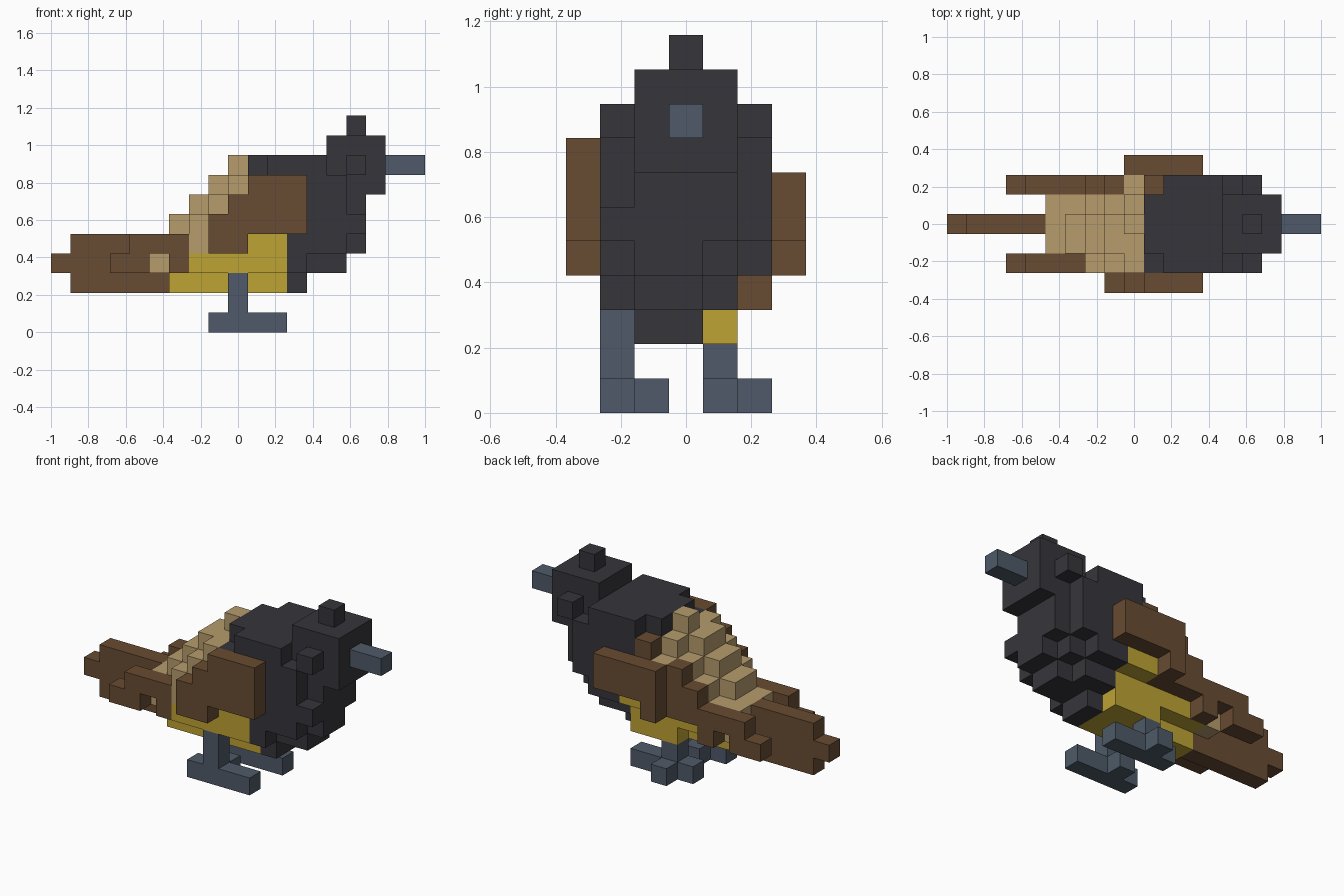
import bpy, bmesh
from mathutils import Vector

cube = bpy.data.objects.get("Cube")
if cube:
    bpy.data.objects.remove(cube, do_unlink=True)

U = 2 / 19                                  # size of one block
ORIGIN = Vector((-1.0, -3.5 * U, 0.0))
grid = {}                                   # block position -> part name
colour_of = {}                              # part name -> material


def material(name, r, g, b):
    lin = [((c / 255 + 0.055) / 1.055) ** 2.4 for c in (r, g, b)]
    m = bpy.data.materials.new(name)
    m.use_nodes = True
    m.diffuse_color = (*lin, 1)
    bsdf = m.node_tree.nodes["Principled BSDF"]
    bsdf.inputs["Base Color"].default_value = (*lin, 1)
    bsdf.inputs["Roughness"].default_value = 0.9
    return m


CHARCOAL = material("charcoal", 54, 53, 59)
BROWN = material("brown", 104, 76, 50)
TAN = material("tan", 183, 156, 109)
YELLOW = material("yellow", 190, 163, 52)
SLATE = material("slate", 78, 90, 104)


def fill(part, colour, xs, ys, zs):
    """Fill a range of free blocks; a single number means one block."""
    colour_of[part] = colour
    xs, ys, zs = (range(*s) if isinstance(s, tuple) else (s,) for s in (xs, ys, zs))
    for x in xs:
        for y in ys:
            for z in zs:
                grid.setdefault((x, y, z), part)


def build(part):
    """Skin the exposed sides of a part and merge flat neighbours."""
    bm = bmesh.new()
    for cell in [c for c, owner in grid.items() if owner == part]:
        for axis in range(3):
            for side in (0, 1):
                near = list(cell)
                near[axis] += 2 * side - 1
                if tuple(near) in grid:
                    continue
                corners = []
                for da, db in ((0, 0), (1, 0), (1, 1), (0, 1)):
                    p = Vector(cell)
                    p[axis] += side
                    p[(axis + 1) % 3] += da
                    p[(axis + 2) % 3] += db
                    corners.append(bm.verts.new(ORIGIN + p * U))
                bm.faces.new(corners if side else corners[::-1])
    bmesh.ops.remove_doubles(bm, verts=bm.verts, dist=0.001)
    bmesh.ops.dissolve_limit(bm, angle_limit=0.01, verts=bm.verts, edges=bm.edges)
    mesh = bpy.data.meshes.new(part)
    bm.to_mesh(mesh)
    bm.free()
    mesh.materials.append(colour_of[part])
    bpy.context.scene.collection.objects.link(bpy.data.objects.new(part, mesh))


# Belly, with a keel below it
fill("belly", YELLOW, (7, 12), (1, 5), 3)
fill("belly", YELLOW, 6, (2, 5), 3)
fill("belly", YELLOW, (8, 12), 1, 4)
fill("belly", YELLOW, (10, 12), 5, 4)
fill("belly", YELLOW, (6, 12), (2, 4), 2)
fill("belly", YELLOW, (9, 12), 4, 2)

# Wings: the right one is stepped at the back, the left one has a shoulder
for z in (5, 6, 7):
    fill("right_wing", BROWN, (z + 3, 13), 0, z)
fill("right_wing", BROWN, (8, 10), 0, 4)
fill("left_wing", BROWN, (9, 13), 6, (5, 7))
fill("left_wing", BROWN, 9, 6, 4)
fill("left_shoulder", BROWN, 10, 5, (5, 8))
fill("left_shoulder", BROWN, (8, 10), 5, (4, 6))
fill("left_shoulder", BROWN, 8, 5, 6)

# Tail and the feathers beside it
fill("tail", BROWN, (1, 6), 3, 2)
fill("tail", BROWN, (1, 5), 3, (3, 5))
fill("tail", BROWN, 0, 3, 3)
fill("left_tail_feather", BROWN, 7, 5, (4, 6))
for side, y in (("right", 1), ("left", 5)):
    feather = side + "_tail_feather"
    fill(feather, BROWN, (4, 7), y, 4)
    fill(feather, BROWN, (3, 5), y, 3)
    fill(feather, BROWN, 6, y, 3)

# Back: one step up per block, one block lower on the outer rows
for x in range(5, 10):
    fill("back", TAN, x, 2, (3, min(x, 8)))
    fill("back", TAN, x, 3, (3, x))
    fill("back", TAN, x, 4, (3, max(x - 1, 5)))
    if x > 6:
        fill("back", TAN, x, 1, (4, x - 1))
fill("back", TAN, 9, 5, 6)

# Torso core and its stepped breast
fill("torso", CHARCOAL, (10, 15), (2, 5), (4, 9))
fill("torso", CHARCOAL, 15, (2, 5), (5, 7))
fill("torso", CHARCOAL, 15, (2, 4), 4)
fill("torso", CHARCOAL, (12, 15), (2, 4), 3)
fill("torso", CHARCOAL, (12, 14), 4, 3)
fill("torso", CHARCOAL, 12, (2, 4), 2)
fill("torso", CHARCOAL, (14, 16), 1, 5)
fill("torso", CHARCOAL, 14, 1, 4)
fill("torso", CHARCOAL, 12, 1, 3)

# Flanks and eyes on both sides
for side, y in (("right", 1), ("left", 5)):
    fill("torso", CHARCOAL, (11, 14), y, 8)
    fill("torso", CHARCOAL, (10, 15), y, (5, 8))
    fill("torso", CHARCOAL, (12, 14), y, 4)
    fill(side + "_eye", CHARCOAL, 15, y, 8)

# Head
fill("head", CHARCOAL, (14, 17), (2, 5), (7, 10))
fill("crest", CHARCOAL, 15, 3, 10)
fill("beak", SLATE, (17, 19), 3, 8)

# Legs, and feet with one side toe
for side, y, top in (("right", 1, 3), ("left", 4, 2)):
    fill(side + "_leg", SLATE, 9, y, (1, top))
    fill(side + "_foot", SLATE, (8, 12), y, 0)
    fill(side + "_foot", SLATE, 9, y + 1, 0)

for part in colour_of:
    build(part)
